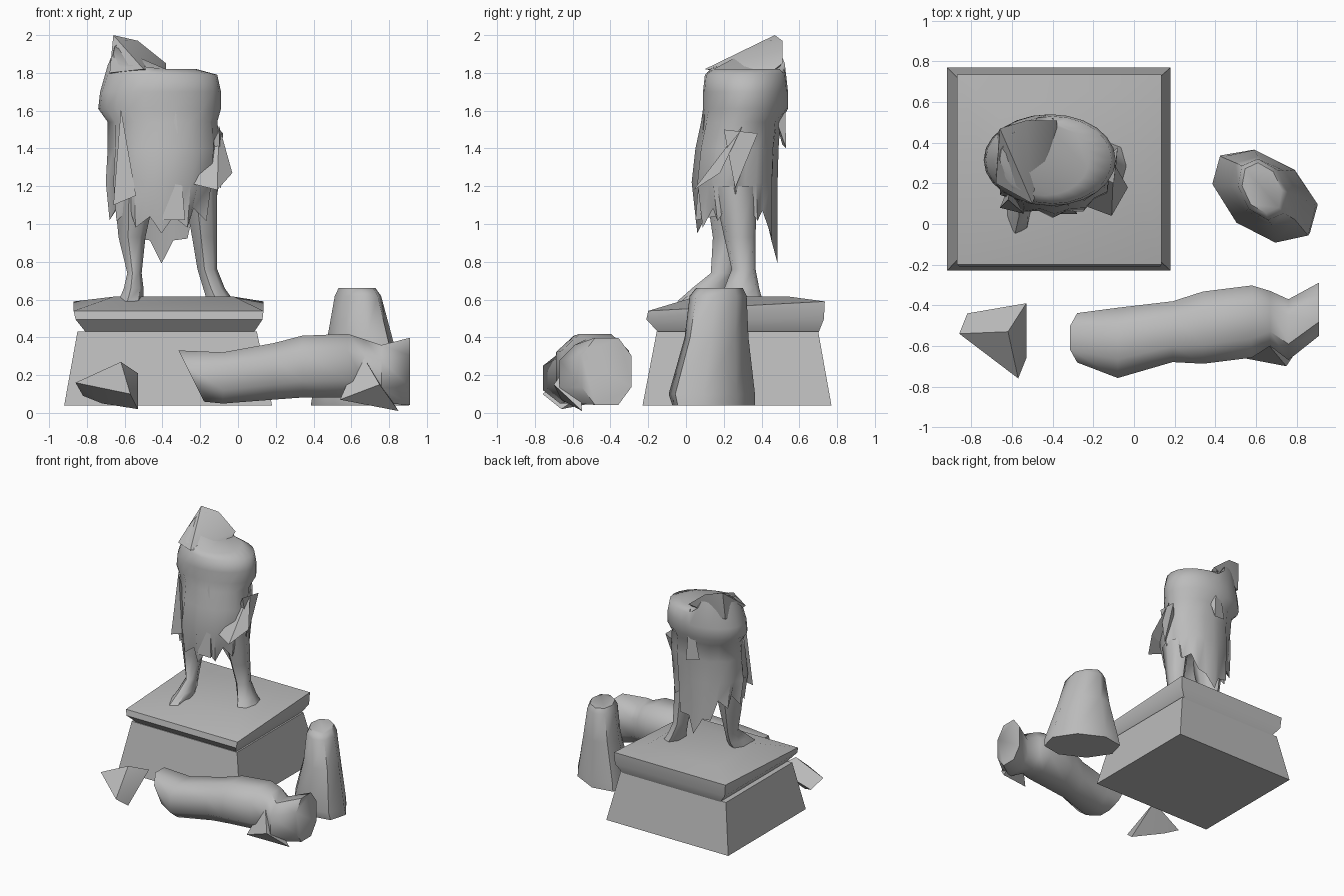
import bpy, math

stone = bpy.data.materials.new("weathered stone")
stone.diffuse_color = (0.5, 0.5, 0.5, 1)
TAU = 2 * math.pi


def finish(name, verts, faces, angle=55):
    mesh = bpy.data.meshes.new(name)
    mesh.from_pydata(verts, [], faces)
    mesh.materials.append(stone)
    obj = bpy.data.objects.new(name, mesh)
    bpy.context.collection.objects.link(obj)
    bpy.ops.object.select_all(action='DESELECT')
    obj.select_set(True)
    bpy.context.view_layer.objects.active = obj
    bpy.ops.object.mode_set(mode='EDIT')
    bpy.ops.mesh.select_all(action='SELECT')
    bpy.ops.mesh.normals_make_consistent(inside=False)
    bpy.ops.object.mode_set(mode='OBJECT')
    bpy.ops.object.shade_smooth_by_angle(angle=math.radians(angle))
    return obj


def loft(name, rows, sides, axis='z', start=0.0, bend=None, power=1.0, angle=55):
    """Rows are (position, min u, max u, min v, max v) along the axis."""
    verts, faces = [], []
    for r, (p, u0, u1, v0, v1) in enumerate(rows):
        for i in range(sides):
            t = start + TAU * i / sides
            c, s = math.cos(t), math.sin(t)
            c = math.copysign(abs(c) ** power, c)
            s = math.copysign(abs(s) ** power, s)
            u = (u0 + u1) / 2 + c * (u1 - u0) / 2
            v = (v0 + v1) / 2 + s * (v1 - v0) / 2
            co = (u, v, p) if axis == 'z' else (p, u, v)
            verts.append(bend(r, i, t, co) if bend else co)
    for r in range(len(rows) - 1):
        for i in range(sides):
            j = (i + 1) % sides
            a, b = r * sides, (r + 1) * sides
            faces.append((a + i, a + j, b + j, b + i))
    n = (len(rows) - 1) * sides
    faces += [tuple(reversed(range(sides))), tuple(range(n, n + sides))]
    return finish(name, verts, faces, angle)


# Tapered pedestal block and its flared, worn cap (power 0 gives square rings)
loft("pedestal_block", [(0.04, -0.92, 0.18, -0.23, 0.77),
                        (0.43, -0.85, 0.10, -0.155, 0.70)],
     4, start=math.pi / 4, power=0)


def worn_cap(r, i, t, co):
    x, y, z = co
    if r in (1, 2) and y < 0:
        z -= 0.05 if r == 2 else 0.0
    return (x, y, z)


loft("pedestal_cap", [(0.42, -0.80, 0.08, -0.14, 0.70),
                      (0.495, -0.86, 0.13, -0.21, 0.73),
                      (0.59, -0.87, 0.135, -0.20, 0.735),
                      (0.615, -0.66, -0.02, 0.05, 0.55)],
     4, start=math.pi / 4, power=0, bend=worn_cap, angle=40)

# Legs with feet
loft("left_leg", [(0.59, -0.64, -0.50, -0.05, 0.20),
                  (0.66, -0.61, -0.50, 0.03, 0.24),
                  (0.74, -0.59, -0.51, 0.13, 0.26),
                  (0.93, -0.64, -0.49, 0.14, 0.32),
                  (1.20, -0.67, -0.43, 0.10, 0.36)], 7)
loft("right_leg", [(0.59, -0.17, -0.02, 0.15, 0.41),
                   (0.66, -0.19, -0.07, 0.20, 0.39),
                   (0.76, -0.22, -0.11, 0.24, 0.37),
                   (0.93, -0.25, -0.11, 0.20, 0.37),
                   (1.20, -0.30, -0.11, 0.14, 0.38)], 7)


# Pleated drapery: ragged hem, long at the back, broken peak at top left
def drape(r, i, t, co):
    x, y, z = co
    c, s = math.cos(t), math.sin(t)
    fold = (0.13, 0.13, 0.11, 0.08, 0.05, 0.0, 0.0, 0.0, 0.0)[r]
    if i % 2:
        x = -0.40 + (x + 0.40) * (1 - fold)
        y = 0.28 + (y - 0.28) * (1 - fold)
    if r <= 1:
        z -= 0.23 * max(0, s) ** 6 if r == 1 else 0
        z += 0.08 * (i % 2) - 0.07 * max(0, -s) ** 4
    if r >= 7:
        left = max(0, -c) ** 0.6
        z += (0.03 + 0.15 * max(0, s + 0.35)) * left * (1 if r == 8 else 0.6)
    return (x, y, z)


loft("drapery", [(1.14, -0.60, -0.18, 0.12, 0.42),
                 (1.02, -0.68, -0.13, 0.06, 0.485),
                 (1.22, -0.70, -0.10, 0.03, 0.485),
                 (1.40, -0.69, -0.09, 0.05, 0.49),
                 (1.54, -0.69, -0.11, 0.08, 0.50),
                 (1.61, -0.74, -0.09, 0.09, 0.54),
                 (1.70, -0.73, -0.09, 0.09, 0.54),
                 (1.79, -0.69, -0.11, 0.10, 0.53),
                 (1.82, -0.66, -0.22, 0.14, 0.50)],
     24, bend=drape, angle=65)

# Broken ridge of cloth rising at the back left
finish("torn_peak", [(-0.68, 0.20, 1.80), (-0.50, 0.10, 1.82), (-0.38, 0.51, 1.85),
                     (-0.66, 0.47, 2.0), (-0.53, 0.51, 1.97), (-0.67, 0.45, 1.78),
                     (-0.38, 0.42, 1.78)],
       [(0, 1, 3), (1, 4, 3), (1, 2, 4), (0, 3, 5), (3, 4, 5), (4, 2, 5),
        (2, 6, 5), (1, 6, 2), (0, 5, 6, 1)], 30)


# Loose cloth flaps, each a thin pointed wedge
def flap(name, top, tip, low, inner):
    finish(name, [top, tip, low, inner],
           [(0, 1, 2), (0, 2, 3), (0, 3, 1), (1, 3, 2)], 30)


flap("right_flap", (-0.10, 0.30, 1.52), (-0.03, 0.18, 1.27), (-0.11, 0.04, 1.18), (-0.27, 0.10, 1.22))
flap("right_side_flap", (-0.10, 0.20, 1.50), (-0.08, 0.38, 1.48), (-0.09, 0.26, 1.19), (-0.20, 0.25, 1.30))
flap("left_flap", (-0.62, 0.12, 1.61), (-0.54, 0.05, 1.15), (-0.66, 0.08, 1.10), (-0.60, 0.22, 1.20))
flap("front_fold", (-0.33, 0.10, 1.62), (-0.40, 0.05, 1.02), (-0.28, 0.05, 1.02), (-0.34, 0.20, 1.05))
flap("back_knot_tail", (-0.40, 0.52, 1.83), (-0.48, 0.51, 1.42), (-0.37, 0.53, 1.40), (-0.36, 0.46, 1.60))


# Fallen torso lying across the front, with a slanted broken end
def slant(r, i, t, co):
    x, y, z = co
    return (x - 0.5 * (z - 0.22), y, z) if r == 0 else co


loft("fallen_torso", [(-0.26, -0.69, -0.43, 0.05, 0.34),
                      (-0.08, -0.77, -0.40, 0.04, 0.33),
                      (0.19, -0.69, -0.37, 0.06, 0.38),
                      (0.34, -0.70, -0.32, 0.07, 0.42),
                      (0.58, -0.67, -0.29, 0.07, 0.43),
                      (0.67, -0.61, -0.32, 0.07, 0.40),
                      (0.76, -0.68, -0.36, 0.04, 0.37),
                      (0.91, -0.56, -0.28, 0.03, 0.41)],
     8, axis='x', start=math.pi / 8, bend=slant, power=0.85)
flap("torso_lower_stub", (0.65, -0.58, 0.32), (0.54, -0.66, 0.07), (0.75, -0.70, 0.15), (0.85, -0.55, 0.01))

# Broken column piece standing at the right
loft("upright_fragment", [(0.04, 0.38, 0.91, -0.06, 0.35),
                          (0.10, 0.39, 0.90, -0.08, 0.35),
                          (0.40, 0.47, 0.82, 0.00, 0.32),
                          (0.62, 0.51, 0.76, 0.02, 0.31),
                          (0.66, 0.53, 0.73, 0.05, 0.29)],
     8, start=0.2, bend=lambda r, i, t, c: (c[0], c[1] - 0.35 * (c[0] - 0.65), c[2]))

# Small chipped shard at the front left
finish("shard", [(-0.86, -0.54, 0.16), (-0.82, -0.44, 0.09), (-0.53, -0.39, 0.21),
                 (-0.57, -0.76, 0.10), (-0.62, -0.53, 0.27), (-0.53, -0.66, 0.02),
                 (-0.72, -0.50, 0.05)],
       [(0, 4, 1), (1, 4, 2), (4, 3, 2), (0, 3, 4), (3, 5, 2), (0, 6, 3),
        (0, 1, 6), (1, 2, 6), (6, 2, 5), (6, 5, 3)], 30)
